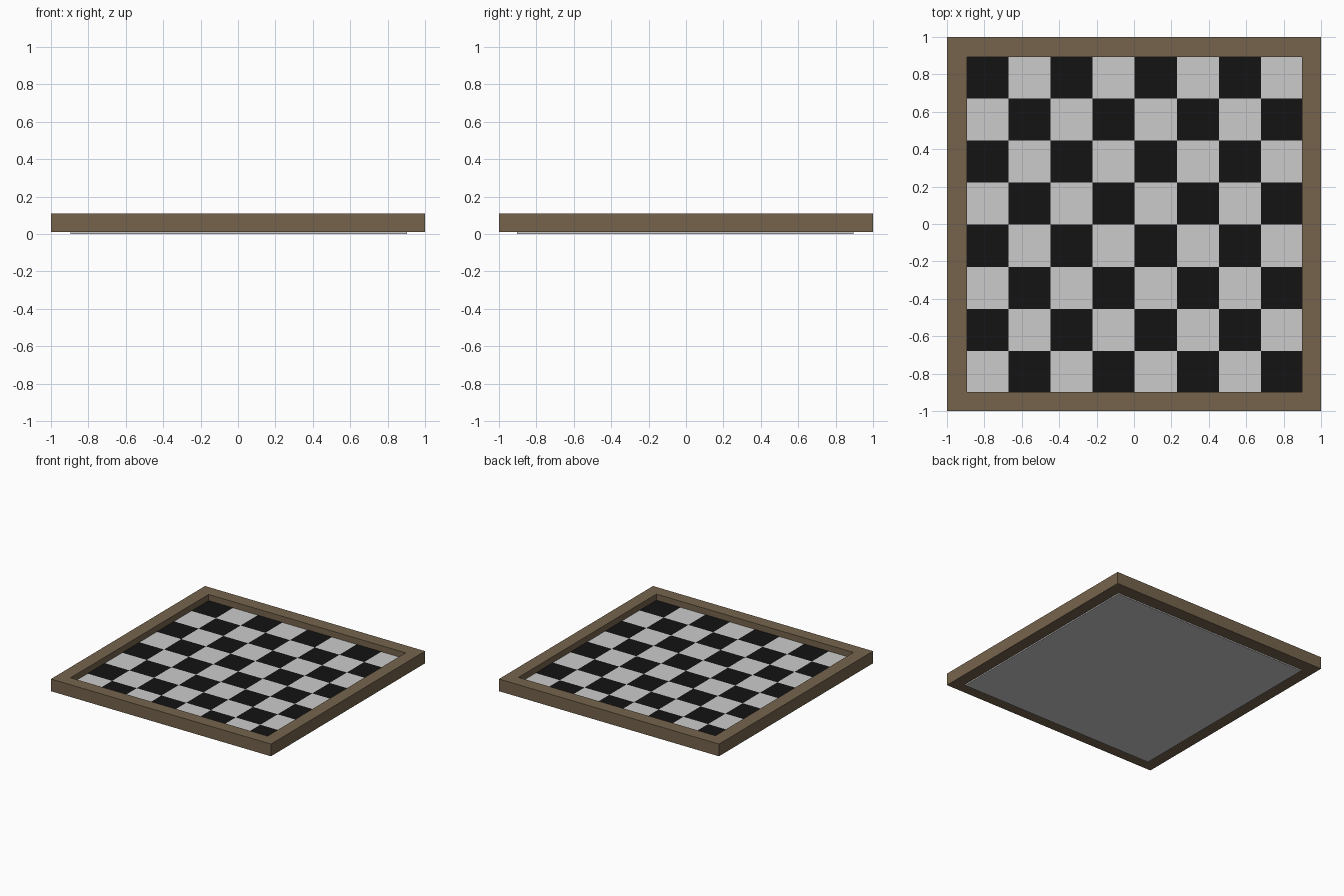
import bpy
import bmesh

if "Cube" in bpy.data.objects:
    bpy.data.objects.remove(bpy.data.objects["Cube"])


def material(name, rgb):
    m = bpy.data.materials.new(name)
    m.diffuse_color = (*rgb, 1)
    m.use_nodes = True
    m.node_tree.nodes["Principled BSDF"].inputs["Base Color"].default_value = m.diffuse_color
    return m


def finish(name, bm, *mats):
    bmesh.ops.recalc_face_normals(bm, faces=bm.faces)
    mesh = bpy.data.meshes.new(name)
    bm.to_mesh(mesh)
    bm.free()
    for m in mats:
        mesh.materials.append(m)
    obj = bpy.data.objects.new(name, mesh)
    bpy.context.collection.objects.link(obj)
    return obj


wood = material("brown_wood", (0.18, 0.127, 0.073))
light = material("light_square", (0.8, 0.8, 0.8))
dark = material("dark_square", (0.0065, 0.0065, 0.0065))

# Playing board: slab whose top is an 8 x 8 checkered grid
N, SIZE, TOP = 8, 1.797, 0.06
CX, CY = 0.004, -0.004
step = SIZE / N
bm = bmesh.new()
grid = [[bm.verts.new((CX - SIZE / 2 + i * step, CY - SIZE / 2 + j * step, TOP))
         for j in range(N + 1)] for i in range(N + 1)]
for i in range(N):
    for j in range(N):
        f = bm.faces.new((grid[i][j], grid[i + 1][j], grid[i + 1][j + 1], grid[i][j + 1]))
        f.material_index = (i + j) % 2

# Sides and underside of the slab
rim = [e for e in bm.edges if e.is_boundary]
ext = bmesh.ops.extrude_edge_only(bm, edges=rim)["geom"]
for v in ext:
    if isinstance(v, bmesh.types.BMVert):
        v.co.z = 0
for f in ext:
    if isinstance(f, bmesh.types.BMFace):
        f.material_index = 0
low = [e for e in bm.edges if e.is_boundary]
for f in bmesh.ops.contextual_create(bm, geom=low)["faces"]:
    f.material_index = 0
finish("checkered_board", bm, light, dark)

# Raised square frame around the board
Z0, Z1 = 0.01, 0.11
outer = [(-1, -1), (1, -1), (1, 1), (-1, 1)]
inner = [(-0.893, -0.898), (0.898, -0.898), (0.898, 0.893), (-0.893, 0.893)]
bm = bmesh.new()
rings = [[bm.verts.new((x, y, z)) for x, y in loop]
         for loop, z in ((outer, Z0), (outer, Z1), (inner, Z1), (inner, Z0))]
for r in range(4):
    a, b = rings[r], rings[(r + 1) % 4]
    for k in range(4):
        n = (k + 1) % 4
        bm.faces.new((a[k], a[n], b[n], b[k]))
finish("frame", bm, wood)
